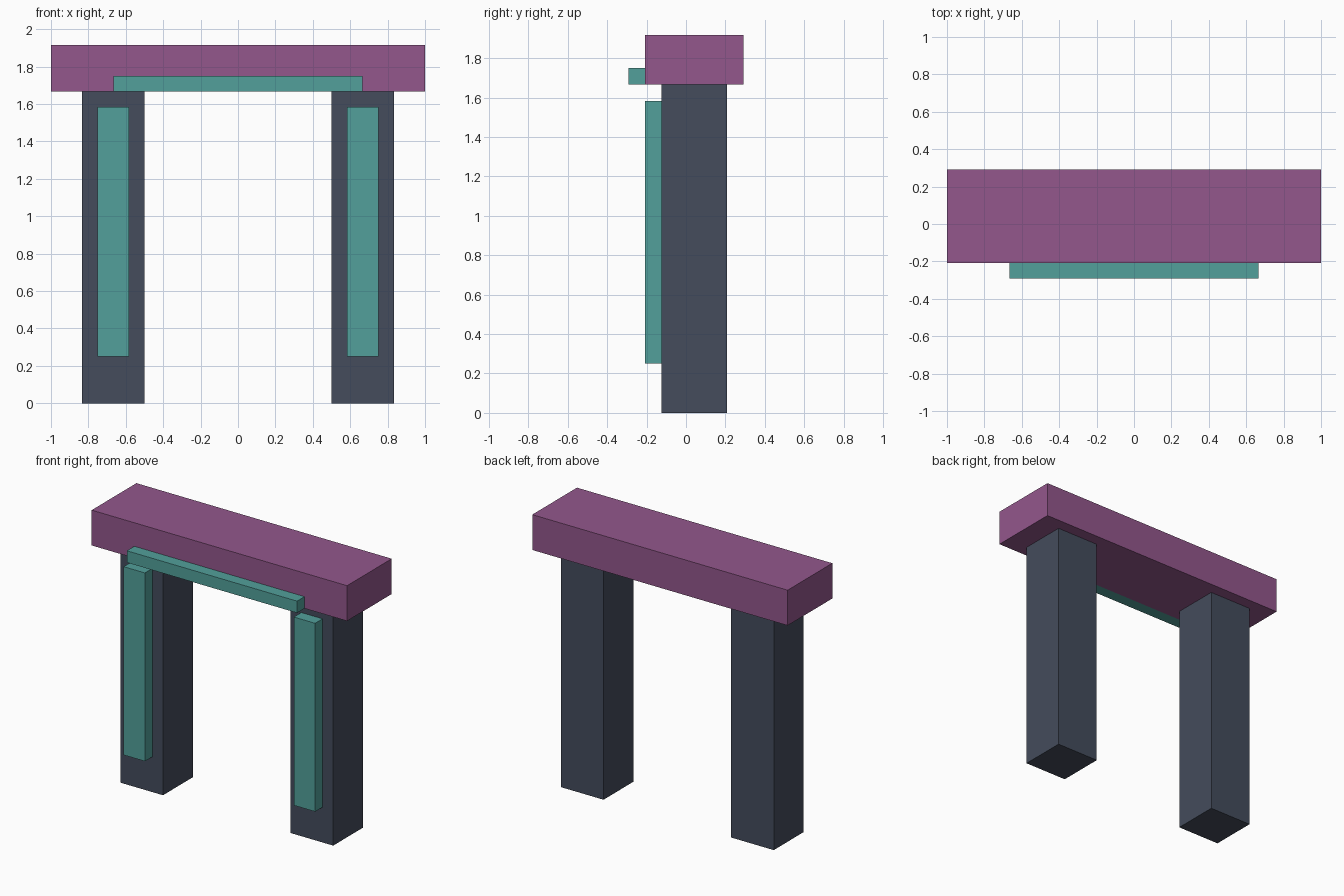
import bpy

if "Cube" in bpy.data.objects:
    bpy.data.objects.remove(bpy.data.objects["Cube"])

U = 1 / 12  # the gate sits on a grid of twelfths


def material(name, rgb):
    mat = bpy.data.materials.new(name)
    mat.diffuse_color = (*rgb, 1)
    mat.use_nodes = True
    mat.node_tree.nodes["Principled BSDF"].inputs["Base Color"].default_value = mat.diffuse_color
    return mat


def box(name, lo, hi, mat):
    """Axis-aligned box between two corners given in grid steps."""
    centre = [(a + b) / 2 * U for a, b in zip(lo, hi)]
    size = [(b - a) * U for a, b in zip(lo, hi)]
    bpy.ops.mesh.primitive_cube_add(size=1, location=centre)
    obj = bpy.context.object
    obj.name = name
    obj.scale = size
    bpy.ops.object.transform_apply(location=False, rotation=False, scale=True)
    obj.data.materials.append(mat)
    return obj


stone = material("dark_stone", (0.058, 0.072, 0.107))
purple = material("purple", (0.292, 0.095, 0.262))
teal = material("teal", (0.084, 0.352, 0.328))

# Pillars with a raised strip on the front of each
for side, x in (("left", -8), ("right", 8)):
    box(f"{side}_pillar", (x - 2, -1.5, 0), (x + 2, 2.5, 20), stone)
    box(f"{side}_pillar_strip", (x - 1, -2.5, 3), (x + 1, -1.5, 19), teal)

# Lintel across the top, with a strip along its lower front edge
box("lintel", (-12, -2.5, 20), (12, 3.5, 23), purple)
box("lintel_strip", (-8, -3.5, 20), (8, -2.5, 21), teal)
